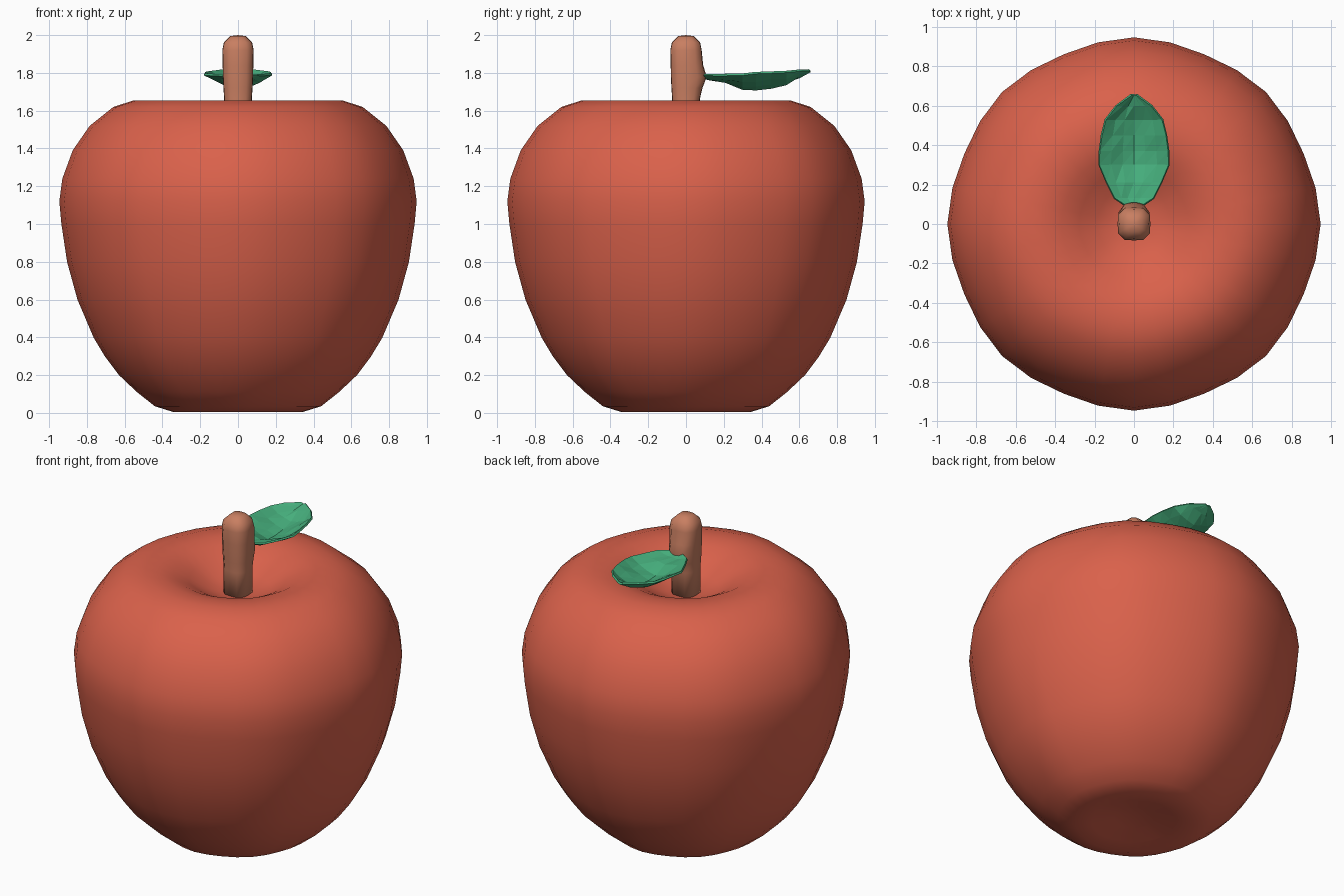
import bpy, math, random

if "Cube" in bpy.data.objects:
    bpy.data.objects.remove(bpy.data.objects["Cube"])

random.seed(4)

def material(name, rgb):
    m = bpy.data.materials.new(name)
    m.diffuse_color = (*rgb, 1)
    m.use_nodes = True
    m.node_tree.nodes["Principled BSDF"].inputs["Base Color"].default_value = m.diffuse_color
    return m

def make_object(name, verts, faces, mat, smooth):
    me = bpy.data.meshes.new(name)
    me.from_pydata(verts, [], faces)
    me.materials.append(mat)
    me.polygons.foreach_set("use_smooth", [smooth] * len(me.polygons))
    ob = bpy.data.objects.new(name, me)
    bpy.context.collection.objects.link(ob)
    return ob

def lathe(name, profile, n, shape, mat, closed_poles=True):
    """Stack rings of (radius, z) from bottom to top, capped with poles."""
    verts, faces = [], []
    for r, z in profile[1:-1]:
        for i in range(n):
            a = 2 * math.pi * i / n
            verts.append(shape(r, z, a))
    rings = len(profile) - 2
    for k in range(rings - 1):
        for i in range(n):
            j = (i + 1) % n
            faces.append((k*n + i, k*n + j, k*n + n + j, k*n + n + i))
    lo, hi = len(verts), len(verts) + 1
    verts += [(0, 0, profile[0][1]), (0, 0, profile[-1][1])]
    top = (rings - 1) * n
    for i in range(n):
        j = (i + 1) % n
        faces += [(lo, j, i), (hi, top + i, top + j)]
    return make_object(name, verts, faces, mat, True)

red = material("apple red", (0.70, 0.12, 0.07))
brown = material("stem brown", (0.58, 0.21, 0.12))
green = material("leaf green", (0.06, 0.42, 0.20))

# Apple body: full profile with a stem hollow and a shallow base dimple
body = [(0, 0.05), (0.12, 0.04), (0.24, 0.015), (0.34, 0.004), (0.44, 0.035),
        (0.535, 0.11), (0.63, 0.20), (0.705, 0.30), (0.765, 0.40), (0.85, 0.60),
        (0.905, 0.80), (0.935, 1.0), (0.946, 1.12), (0.93, 1.24), (0.875, 1.39),
        (0.785, 1.52), (0.66, 1.62), (0.55, 1.655), (0.45, 1.654), (0.37, 1.635),
        (0.28, 1.59), (0.19, 1.535), (0.11, 1.51), (0, 1.50)]

def body_shape(r, z, a):
    r *= 1 - 0.008 * (1 - math.cos(8 * a))
    return (r * math.cos(a), r * math.sin(a), z)

lathe("apple_body", body, 32, body_shape, red)

# Stem: rounded square post with a bump where the leaf joins
stem = [(0, 1.47), (0.075, 1.48), (0.073, 1.66), (0.077, 1.72), (0.08, 1.78),
        (0.081, 1.84), (0.083, 1.92), (0.075, 1.96), (0.04, 1.995), (0, 2.0)]

def stem_shape(r, z, a):
    c, s = math.cos(a), math.sin(a)
    k = r / (c**4 + s**4) ** 0.25
    bump = 0.03 * max(0, 1 - abs(z - 1.78) / 0.09) * max(0, s)
    return (k * c, k * s + bump, z)

lathe("stem", stem, 12, stem_shape, brown)

# Leaf: cupped, crumpled blade; stations are (y, half width, edge z, middle z)
stations = [(0.09, 0.04, 1.79, 1.775), (0.13, 0.10, 1.79, 1.765), (0.21, 0.14, 1.79, 1.745),
            (0.30, 0.178, 1.792, 1.72), (0.37, 0.176, 1.80, 1.705),
            (0.45, 0.165, 1.803, 1.715), (0.53, 0.145, 1.806, 1.735),
            (0.60, 0.09, 1.813, 1.775), (0.655, 0.015, 1.815, 1.808)]
cols = 7
verts, faces = [], []
for y, w, ze, zm in stations:
    for c in range(cols):
        t = 2 * c / (cols - 1) - 1
        inner = abs(t) < 0.9
        jitter = random.uniform(-0.007, 0.012) if inner and 0.1 < y < 0.62 else 0
        verts.append((w * t, y, zm + (ze - zm) * abs(t) ** 1.4 + jitter))
for k in range(len(stations) - 1):
    for c in range(cols - 1):
        a = k * cols + c
        faces += [(a, a + 1, a + cols + 1), (a, a + cols + 1, a + cols)]
leaf = make_object("leaf", verts, faces, green, False)
solid = leaf.modifiers.new("thickness", "SOLIDIFY")
solid.thickness = 0.012
solid.offset = 0
